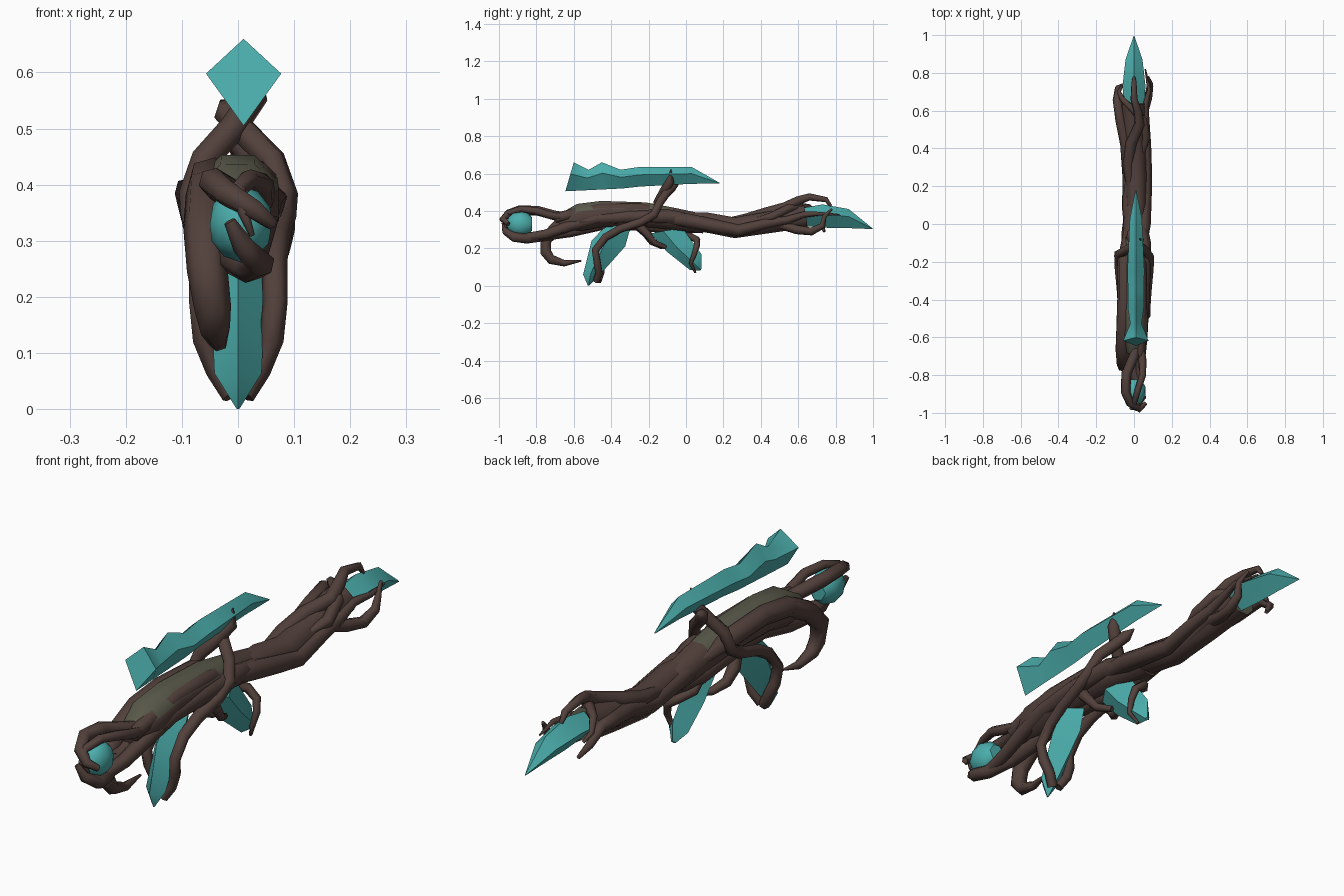
import bpy
import bmesh
import math
from mathutils import Vector

default_cube = bpy.data.objects.get("Cube")
if default_cube:
    bpy.data.objects.remove(default_cube, do_unlink=True)


def make_material(name, red, green, blue):
    material = bpy.data.materials.new(name)
    material.use_nodes = True
    colour = (red, green, blue, 1)
    material.diffuse_color = colour
    shader = material.node_tree.nodes["Principled BSDF"]
    shader.inputs["Base Color"].default_value = colour
    shader.inputs["Roughness"].default_value = 0.8
    return material


bark = make_material("brown bark", 0.085, 0.052, 0.044)
moss = make_material("mossy bark", 0.10, 0.098, 0.068)
teal = make_material("teal crystal", 0.07, 0.42, 0.41)


def finish(name, bm, materials, angle):
    """Turn a bmesh into an object, smooth below the given edge angle."""
    mesh = bpy.data.meshes.new(name)
    bm.to_mesh(mesh)
    bm.free()
    for material in materials:
        mesh.materials.append(material)
    obj = bpy.data.objects.new(name, mesh)
    bpy.context.collection.objects.link(obj)
    bpy.ops.object.select_all(action="DESELECT")
    obj.select_set(True)
    bpy.context.view_layer.objects.active = obj
    bpy.ops.object.shade_smooth_by_angle(angle=math.radians(angle))
    return obj


def loft(name, rings, materials, angle):
    """Skin a row of vertex rings, cap both ends and return the object."""
    bm = bmesh.new()
    loops = [[bm.verts.new(point) for point in ring] for ring in rings]
    count = len(loops[0])
    for first, second in zip(loops, loops[1:]):
        for i in range(count):
            j = (i + 1) % count
            bm.faces.new((first[i], first[j], second[j], second[i]))
    bm.faces.new(loops[0])
    bm.faces.new(loops[-1])
    bmesh.ops.recalc_face_normals(bm, faces=bm.faces)
    return finish(name, bm, materials, angle)


def root(name, path, thick, tip, sides=6, materials=(bark,), bulge=1.0, lead=0.5):
    """Sweep a tapering tube along a path given in hundredths of a unit.
    Bulge keeps the taper near the tip; lead narrows the buried first ring."""
    points = [Vector(p) / 100 for p in path]
    last = len(points) - 1
    rings = []
    side = None
    for i, point in enumerate(points):
        tangent = (points[min(i + 1, last)] - points[max(i - 1, 0)]).normalized()
        if side is None:
            side = tangent.orthogonal()
        side = (side - tangent * side.dot(tangent)).normalized()
        other = tangent.cross(side)
        radius = (thick + (tip - thick) * (i / last) ** bulge) / 100
        if i == 0:
            radius *= lead
        ring = []
        for k in range(sides):
            angle = math.tau * (k + 0.5) / sides
            ring.append(point + radius * (math.cos(angle) * side + math.sin(angle) * other))
        rings.append(ring)
    return loft(name, rings, materials, 70)


def crystal(name, stations, centre=0.0, ridge=0.4):
    """Loft kite sections: upper edge y z, lower edge y z, half width."""
    rings = []
    for station in stations:
        ya, za, yb, zb, half = [value / 100 for value in station]
        y = ya + (yb - ya) * ridge
        z = za + (zb - za) * ridge
        rings.append([(centre, ya, za), (centre + half, y, z),
                      (centre, yb, zb), (centre - half, y, z)])
    return loft(name, rings, (teal,), 40)


# Main trunk, in two tubes, mossy on its upper side and at the rear cut
trunk_front = root("front_trunk", [(0, -68, 34), (0, -57, 36.5), (0, -45, 38.3), (0, -22, 38),
                                   (0, -8, 36), (0, 10, 33)], 8, 5.5, 8, (bark, moss), 2)
trunk_rear = root("rear_trunk", [(1, -8, 36), (1, 10, 34), (1, 26, 31), (0, 45, 34),
                                 (-0.5, 64, 37)], 5.5, 6.5, 8, (bark, moss))
for face in trunk_front.data.polygons:
    if face.normal.z > 0.5 and face.center.y < -0.1:
        face.material_index = 1
for face in trunk_rear.data.polygons:
    if face.normal.y > 0.9:
        face.material_index = 1

# Crystals: floating blade, rear spike, two lower shards
crystal("floating_crystal", [(-60, 66, -64.5, 50.5, 6.7), (-52, 62, -54, 51, 3),
                             (-45, 66, -44, 51.5, 4.2), (-35, 62, -34, 52, 4.2),
                             (-25, 63.5, -25, 53, 4.5), (3, 63.5, 3, 54.5, 3.2),
                             (18, 55, 18, 54.6, 0.2)], 0.01)
crystal("rear_crystal", [(62, 41.5, 62, 32, 5.8), (73, 43.5, 75, 31, 6),
                         (87, 41, 87, 30.8, 4.5), (99.6, 30.8, 99.6, 30.3, 0.2)])
crystal("front_lower_crystal", [(-42, 33, -30, 30, 4.5), (-50.5, 24, -32.5, 21, 5),
                                (-55, 6, -45, 7, 4.2), (-52.5, 0, -51.5, 0.3, 0.3)])
crystal("rear_lower_crystal", [(-19, 28, -2, 31, 4.5), (-10, 18, 3, 24, 4.5),
                               (2, 8.5, 8.2, 17, 4), (7.5, 8, 8.3, 9, 1)])

# Faceted gem held at the front
gem = bmesh.new()
bmesh.ops.create_icosphere(gem, subdivisions=2, radius=1)
for vert in gem.verts:
    vert.co.y = min(vert.co.y, 0.8)
    vert.co = Vector((0.005 + vert.co.x * 0.058, -0.885 + vert.co.y * 0.077,
                      0.33 + vert.co.z * 0.068))
finish("front_gem", gem, (teal,), 40)

# Long roots wrapping the trunk
root("left_body_root", [(3, 8, 35), (5, -10, 37), (5, -30, 37), (4.5, -48, 36),
                        (4, -62, 32), (3, -75, 27.5), (2, -85, 26)], 4.5, 2.3)
root("upper_left_root", [(1, 0, 37), (3.5, -25, 41), (3.8, -45, 41), (3.5, -60, 38.5),
                         (3, -70, 36)], 3.5, 2.8)
root("lower_body_root", [(-2, 15, 31), (-3, -5, 31), (-3, -25, 33), (-2, -45, 33),
                         (-2, -62, 29), (-1, -75, 27)], 4, 3)
root("hook_root", [(-3, 0, 36), (-5, -20, 40), (-5, -40, 41), (-5.5, -55, 39),
                   (-6, -67, 33), (-5.5, -75, 25), (-4.5, -75, 18), (-4, -72, 14),
                   (-3.5, -65, 12), (-3, -56, 13.3)], 4, 0.4, bulge=4)

# Claws curling around the front gem
root("upper_claw", [(3, -60, 37), (0, -70, 37.5), (-4, -79, 40), (-4.5, -89, 40.5),
                    (-2, -95, 38.5), (3, -98, 35.5), (6, -95, 33)], 2.8, 1.2, bulge=3)
root("lower_claw", [(-2, -62, 29), (-1, -74, 27), (2, -85, 25.3), (4, -92, 26),
                    (1, -96.5, 29), (-1.5, -97.5, 33.5)], 3, 1.1, bulge=3)
root("side_claw", [(4, -62, 36), (4.5, -72, 37.5), (4.5, -80, 40), (2, -88, 41),
                   (0, -95, 39), (1, -98, 35), (2.5, -96, 31)], 2.2, 0.5, bulge=2)

# Leg roots: each starts as a spike, crosses over the trunk and runs down the front shard
leg = [(8.3, -17, 38), (8, -24, 34), (7, -35, 30.5), (6.5, -43, 26), (6.6, -48.5, 19),
       (6, -47.5, 12.5), (3.8, -46.5, 7), (1, -48, 2.5)]
root("left_leg_root", [(-3, -3.5, 55), (-2, -7, 53), (1, -10.5, 49.5), (6, -14, 44.5)] + leg,
     2.5, 2, bulge=2, lead=0.1)
root("right_leg_root", [(3.5, -8, 62), (3, -8.5, 56), (-1, -12, 50), (-6, -15, 44.5)]
     + [(-x, y + 1, z) for x, y, z in leg], 2.5, 2, bulge=2, lead=0.1)

# Thin roots around the rear shard
root("rear_shard_hook", [(-4, -6, 31), (-4, 1, 27), (0, 6, 24.5), (4, 5.8, 21.5),
                         (5, 4.5, 17), (4.5, 2.5, 12), (2, 5, 7)], 2, 0.6, bulge=2)
root("right_shard_root", [(-3, -26, 33), (-6, -21, 28), (-5, -18, 23.5), (-2, -13, 21),
                          (1, -8, 21)], 3, 1, lead=1)
root("left_shard_root", [(4, -26, 33), (5.5, -21, 28), (4.5, -17, 23), (2, -11, 20.5)],
     2.6, 1.2, lead=1)

# Tail roots twisting back and gripping the rear crystal
root("tail_left_root", [(3, -22, 37), (5, 0, 35), (5.8, 15, 32), (6.3, 28, 29.5),
                        (6.3, 42, 33), (6, 54, 35), (6, 63, 38), (8, 71, 38.5),
                        (6, 82, 38)], 4.2, 0.4, bulge=1.5)
root("tail_right_root", [(-2, -16, 36), (-2.5, 8, 34), (-2.5, 25, 31), (-4, 42, 35),
                         (-7, 55, 37), (-9, 66, 39), (-8.5, 72, 34), (-5, 74, 29)],
     4, 0.8, bulge=2)
root("tail_top_root", [(-2, 15, 33), (-3, 32, 35.5), (-1.5, 43, 39), (3, 53, 42),
                       (2, 60, 45.5), (0, 66, 47.5), (0, 75, 46), (0, 77.5, 42.5)],
     3.2, 0.8, bulge=2)
root("tail_lower_root", [(1, 15, 30), (2, 35, 30), (3, 50, 33), (5, 59, 30),
                         (7.5, 67, 29), (8.5, 73, 32), (9, 74, 37), (7.5, 78, 41)],
     3, 0.6, bulge=2)
root("tail_curl_root", [(3, 34, 34), (6.5, 46, 37), (5, 55, 41.5), (-1, 61, 42.5),
                        (-6, 66, 42), (-8, 70, 38), (-6.5, 73, 35)], 2.4, 0.6, bulge=2)
